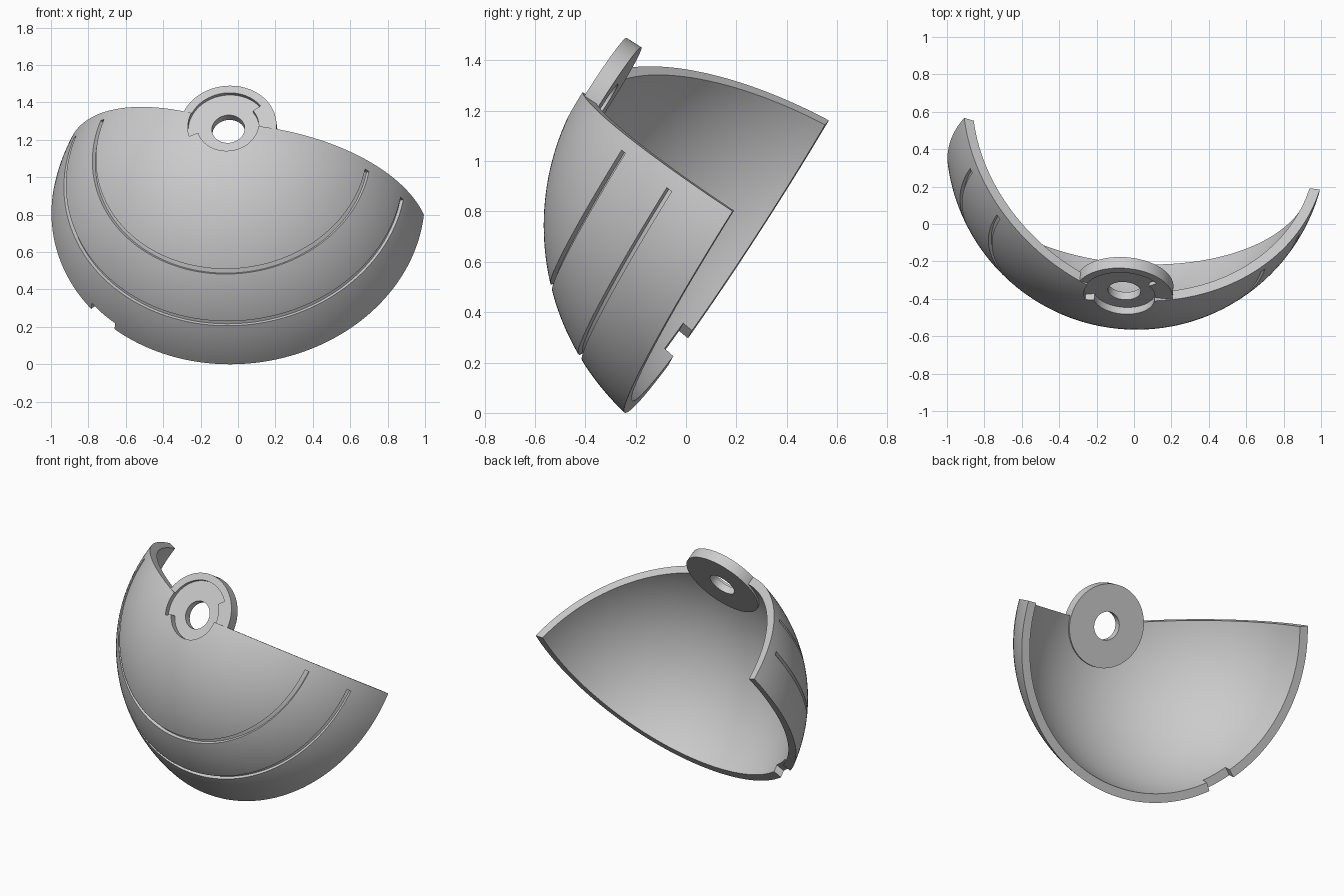
import bpy, bmesh
from math import sin, cos, asin, acos, radians, sqrt
from mathutils import Matrix, Vector

cube = bpy.data.objects.get("Cube")
if cube:
    bpy.data.objects.remove(cube, do_unlink=True)

grey = bpy.data.materials.new("plain_grey")
grey.use_nodes = True
GREY = (0.6, 0.6, 0.6, 1)
grey.diffuse_color = GREY
grey.node_tree.nodes["Principled BSDF"].inputs["Base Color"].default_value = GREY

# Dome proportions, with the pole along local z and the sphere centre at the origin
OUTER, INNER, RIM = 1.018, 0.963, 0.19
FLAT = 0.984          # height of the flat hub face
HUB, HOLE = 0.26, 0.088


def sweep(name, profile, start, end, steps):
    """Solid made by turning a closed (radius, height) profile about z."""
    bm = bmesh.new()
    full = end - start >= 360
    rings = []
    for i in range(steps if full else steps + 1):
        a = radians(start + (end - start) * i / steps)
        rings.append([bm.verts.new((r * cos(a), r * sin(a), h)) for r, h in profile])
    n = len(profile)
    for i in range(steps):
        p, q = rings[i], rings[(i + 1) % len(rings)]
        for j in range(n):
            k = (j + 1) % n
            bm.faces.new((p[j], q[j], q[k], p[k]))
    if not full:
        bm.faces.new(rings[0])
        bm.faces.new(rings[-1][::-1])
    bmesh.ops.recalc_face_normals(bm, faces=bm.faces)
    mesh = bpy.data.meshes.new(name)
    bm.to_mesh(mesh)
    bm.free()
    mesh.materials.append(grey)
    obj = bpy.data.objects.new(name, mesh)
    bpy.context.collection.objects.link(obj)
    return obj


def combine(target, tool, operation):
    """Apply a boolean and throw the tool away."""
    mod = target.modifiers.new(operation, 'BOOLEAN')
    mod.object, mod.operation, mod.solver = tool, operation, 'EXACT'
    bpy.context.view_layer.update()
    graph = bpy.context.evaluated_depsgraph_get()
    mesh = bpy.data.meshes.new_from_object(target.evaluated_get(graph))
    target.modifiers.clear()
    target.data = mesh
    bpy.data.objects.remove(tool, do_unlink=True)


def box(r0, r1, h0, h1):
    return [(r0, h0), (r1, h0), (r1, h1), (r0, h1)]


def arc(radius, a0, a1, steps):
    return [(radius * sin(a0 + (a1 - a0) * i / steps),
             radius * cos(a0 + (a1 - a0) * i / steps)) for i in range(steps + 1)]


# Dome shell: an open sector of a spherical cap
START, END = 158, 357
tip = 0.05
shell = sweep("dome_shell",
              arc(OUTER, asin(tip / OUTER), acos(RIM / OUTER), 44)
              + arc(INNER, acos(RIM / INNER), asin(tip / INNER), 44),
              START, END, 110)

# Grooves running round the outside
for polar in (46.4, 63.4):
    a, b = radians(polar - 0.8), radians(polar + 0.8)
    groove = sweep("groove_cutter",
                   arc(OUTER - 0.02, a, b, 1) + arc(OUTER + 0.03, b, a, 1),
                   START + 4.5, END - 4.5, 105)
    combine(shell, groove, 'DIFFERENCE')

# Notch in the rim
combine(shell, sweep("notch_cutter", box(0.85, 1.1, 0.1, RIM + 0.045), 220.5, 231, 6),
        'DIFFERENCE')

# Hub disc at the pole
combine(shell, sweep("hub_disc", box(0.04, HUB, FLAT - 0.07, FLAT), 0, 360, 96), 'UNION')

# Stepped recess and through hole in the hub
FLOOR = 0.962
for cutter in (sweep("recess_cutter", box(0.02, 0.165, FLOOR, 1.1), 0, 360, 72),
               sweep("wide_recess_cutter", box(0.1, 0.215, FLOOR, 1.1), 38, 198, 48),
               sweep("hole_cutter", box(0.01, HOLE, 0.8, 1.2), 0, 360, 48)):
    combine(shell, cutter, 'DIFFERENCE')

# Tilt the dome into its resting pose
pole = Vector((-0.068, -0.842, 0.535)).normalized()
up = (Vector((0, 0, 1)) - pole * pole.z).normalized()
side = up.cross(pole)
pose = Matrix((side, up, pole)).transposed().to_4x4()
pose.translation = (0.0135, 0.453, 0.743)
shell.data.transform(pose)

# Rest on the ground
low = min(v.co.z for v in shell.data.vertices)
shell.data.transform(Matrix.Translation((0, 0, -low)))

bpy.ops.object.select_all(action='DESELECT')
shell.select_set(True)
bpy.context.view_layer.objects.active = shell
bpy.ops.object.shade_smooth_by_angle(angle=radians(25))
